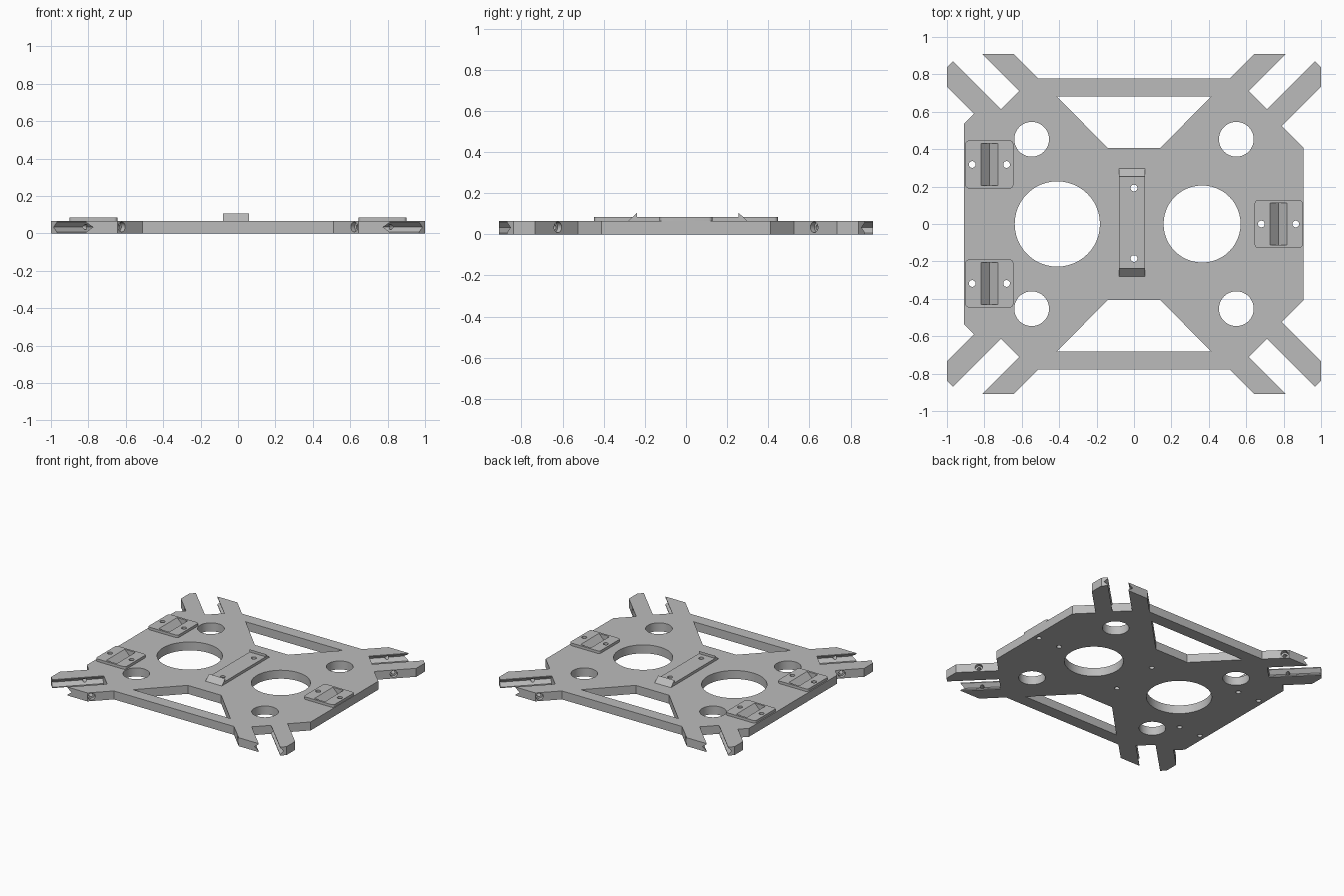
import bpy, bmesh, math
from mathutils import Matrix, Vector

cube = bpy.data.objects.get("Cube")
if cube:
    bpy.data.objects.remove(cube, do_unlink=True)

THICK, PAD_TOP = 0.065, 0.085
UP = Vector((0, 0, 1))

grey = bpy.data.materials.new("plain grey")
grey.use_nodes = True
grey.diffuse_color = (0.5, 0.5, 0.5, 1)
grey.node_tree.nodes["Principled BSDF"].inputs["Base Color"].default_value = (0.5, 0.5, 0.5, 1)


def frame(origin, direction):
    """Placement whose local z runs along a level direction and local y is up."""
    d = Vector(direction).normalized()
    s = UP.cross(d)
    m = Matrix((s, UP, d)).transposed().to_4x4()
    m.translation = Vector(origin)
    return m


def prism(name, points, depth, matrix=Matrix()):
    """Extrude a flat profile along local z."""
    bm = bmesh.new()
    face = bm.faces.new([bm.verts.new((x, y, 0)) for x, y in points])
    new = bmesh.ops.extrude_face_region(bm, geom=[face])["geom"]
    bmesh.ops.translate(bm, vec=(0, 0, depth), verts=[g for g in new if isinstance(g, bmesh.types.BMVert)])
    bmesh.ops.transform(bm, matrix=matrix, verts=bm.verts)
    bmesh.ops.recalc_face_normals(bm, faces=bm.faces)
    mesh = bpy.data.meshes.new(name)
    bm.to_mesh(mesh)
    bm.free()
    mesh.materials.append(grey)
    ob = bpy.data.objects.new(name, mesh)
    bpy.context.collection.objects.link(ob)
    return ob


def circle(r, n=48):
    return [(r * math.cos(2 * math.pi * i / n), r * math.sin(2 * math.pi * i / n)) for i in range(n)]


def cut(cutter, *targets):
    """Subtract the cutter from every target, then discard it."""
    cutter.hide_render = True
    for ob in targets:
        mod = ob.modifiers.new("cut", "BOOLEAN")
        mod.operation, mod.solver, mod.object = "DIFFERENCE", "EXACT", cutter
        bpy.context.view_layer.objects.active = ob
        bpy.ops.object.modifier_apply(modifier=mod.name)
    bpy.data.objects.remove(cutter, do_unlink=True)


def drill(x, y, r, *targets):
    cut(prism("drill", circle(r), 0.4, Matrix.Translation((x, y, -0.1))), *targets)


# Base plate with four forked corners
fork = [(0.51, 0.777), (0.643, 0.91), (0.813, 0.91), (0.614, 0.711), (0.711, 0.614),
        (0.968, 0.871), (1, 0.839), (1, 0.735)]
right_half = fork + [(0.79, 0.525), (0.905, 0.41)]
left_half = [(-x, y) for x, y in fork] + [(-0.855, 0.59), (-0.91, 0.535)]
upper = left_half[::-1] + right_half
lower = [(x, -y) for x, y in reversed(upper)]
plate = prism("base_plate", upper + lower, THICK)

# Trapezoid windows
for s in (1, -1):
    window = [(-0.413, 0.683 * s), (0.413, 0.683 * s), (0.142, 0.407 * s), (-0.142, 0.407 * s)]
    cut(prism("window", window, 0.3, Matrix.Translation((0, 0, -0.1))), plate)

# Round openings
drill(-0.41, 0, 0.228, plate)
drill(0.364, 0, 0.206, plate)
for x in (-0.547, 0.547):
    for y in (-0.453, 0.453):
        drill(x, y, 0.093, plate)

# Grooved fork slots and counterbored cross screws
groove = [(-0.095, 0.033), (-0.066, 0.004), (0.066, 0.004),
          (0.095, 0.033), (0.066, 0.062), (-0.066, 0.062)]
for k in range(4):
    a = math.radians(45 + 90 * k)
    out = Vector((math.cos(a), math.sin(a), 0))
    side = UP.cross(out)
    cut(prism("slot_groove", groove, 0.5, frame(out * 0.938, out)), plate)
    centre = out * 1.068 + UP * 0.034
    cut(prism("screw_hole", circle(0.014, 24), 0.5, frame(centre - side * 0.25, side)), plate)
    for s in (1, -1):
        cut(prism("counterbore", circle(0.026, 24), 0.1, frame(centre + side * s * 0.16, side * s)), plate)

# Square pads with a V groove and two screw holes
half, r = 0.128, 0.018
rounded = []
for k in range(4):
    for j in range(5):
        a = math.radians(90 * k + 22.5 * j)
        q = math.radians(45 + 90 * k)
        c = (half - r) * math.sqrt(2)
        rounded.append((c * math.cos(q) + r * math.cos(a), c * math.sin(q) + r * math.sin(a)))
pads = []
for name, x, y in (("right_back_pad", -0.773, 0.318), ("right_front_pad", -0.773, -0.318),
                   ("left_pad", 0.773, 0)):
    pad = prism(name, rounded, PAD_TOP - THICK, Matrix.Translation((x, y, THICK)))
    vee = [(-0.055, PAD_TOP + 0.01), (0, PAD_TOP - 0.045), (0.055, PAD_TOP + 0.01)]
    cut(prism("vee", vee, 0.224, frame((x, y - 0.112, 0), (0, 1, 0))), pad, plate)
    for dx in (-0.092, 0.092):
        drill(x + dx, y, 0.018, pad, plate)
    pads.append(pad)

# Central bar with a hooked lip at each end
profile = [(-0.28, THICK), (0.298, THICK), (0.255, 0.105), (0.255, PAD_TOP),
           (-0.238, PAD_TOP), (-0.238, 0.105)]
bar = prism("hooked_bar", profile, 0.138, frame((-0.08, 0, 0), (1, 0, 0)))
for y in (-0.185, 0.192):
    drill(0, y, 0.018, bar, plate)

# Smooth the round walls, keep all hard edges
bpy.ops.object.select_all(action="DESELECT")
for ob in [plate, bar] + pads:
    ob.select_set(True)
bpy.context.view_layer.objects.active = plate
bpy.ops.object.shade_smooth_by_angle(angle=math.radians(30))
